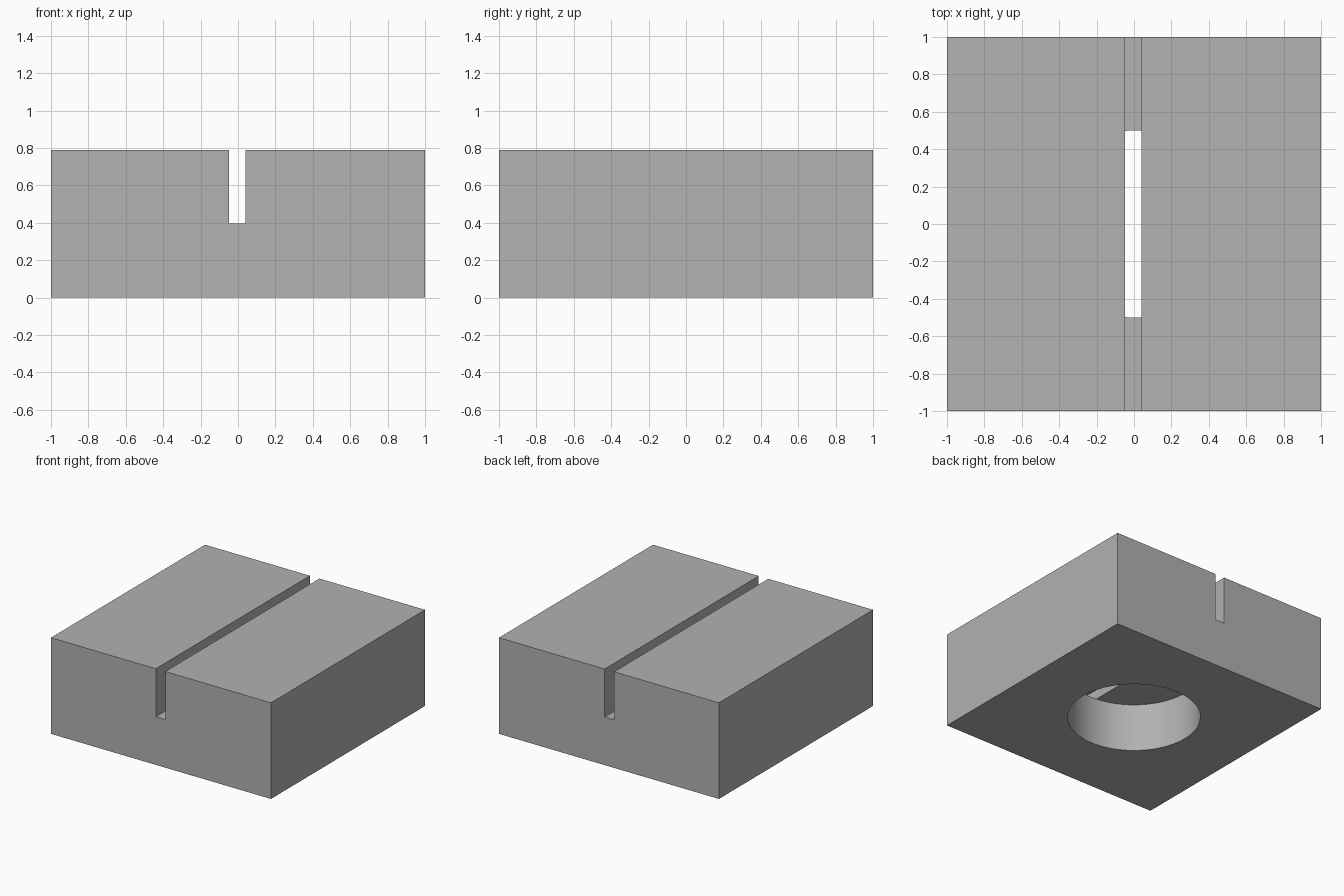
import bpy
import math

# Remove the default object
old = bpy.data.objects.get("Cube")
if old:
    bpy.data.objects.remove(old, do_unlink=True)

HEIGHT = 0.79
FLOOR = 0.395            # slot floor, where the bore meets it
SLOT_X, SLOT_W = -0.004, 0.086
BORE_R = 0.5

# Single grey material
grey = bpy.data.materials.new("plain grey")
grey.use_nodes = True
colour = (0.445, 0.445, 0.445, 1)
grey.diffuse_color = colour
grey.node_tree.nodes["Principled BSDF"].inputs["Base Color"].default_value = colour


def box(name, size, centre):
    bpy.ops.mesh.primitive_cube_add(size=1, location=centre)
    obj = bpy.context.object
    obj.name = name
    obj.scale = size
    bpy.ops.object.transform_apply(location=True, rotation=False, scale=True)
    obj.data.materials.append(grey)
    return obj


def cut(target, cutter):
    mod = target.modifiers.new(cutter.name, 'BOOLEAN')
    mod.operation = 'DIFFERENCE'
    mod.solver = 'EXACT'
    mod.object = cutter
    bpy.ops.object.select_all(action='DESELECT')
    bpy.context.view_layer.objects.active = target
    target.select_set(True)
    bpy.ops.object.modifier_apply(modifier=mod.name)
    bpy.data.objects.remove(cutter, do_unlink=True)


# Solid block
block = box("slotted_block", (2, 2, HEIGHT), (0, 0, HEIGHT / 2))

# Slot running front to back through the top
cut(block, box("slot_cutter", (SLOT_W, 3, 1), (SLOT_X, 0, FLOOR + 0.5)))

# Round bore from below, opening into the slot
bore_top = FLOOR + 0.001
bpy.ops.mesh.primitive_cylinder_add(vertices=96, radius=BORE_R, depth=1,
                                    location=(0, 0, bore_top - 0.5))
bore = bpy.context.object
bore.name = "bore_cutter"
bore.data.materials.append(grey)
cut(block, bore)

# Smooth bore wall, crisp edges elsewhere
bpy.ops.object.shade_smooth_by_angle(angle=math.radians(30))
